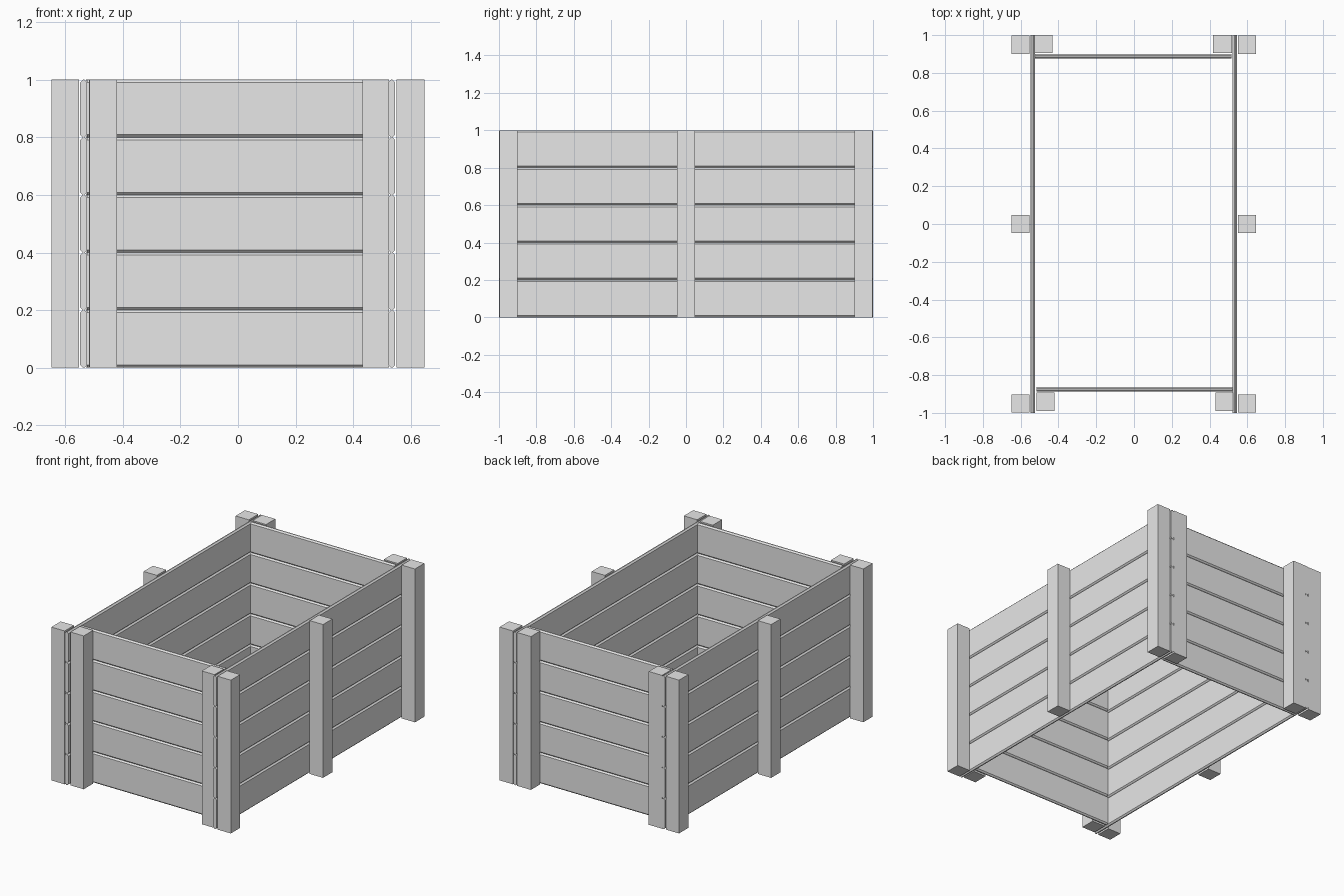
import bpy

cube = bpy.data.objects.get("Cube")
if cube:
    bpy.data.objects.remove(cube, do_unlink=True)

grey = bpy.data.materials.new("plain grey")
grey.use_nodes = True
colour = (0.8, 0.8, 0.8, 1)
grey.diffuse_color = colour
grey.node_tree.nodes["Principled BSDF"].inputs["Base Color"].default_value = colour

HEIGHT = 1.0
ROWS = 5
THICK = 0.024
CHAMFER = 0.009


def add_mesh(name, verts, faces):
    mesh = bpy.data.meshes.new(name)
    mesh.from_pydata(verts, [], faces)
    mesh.materials.append(grey)
    obj = bpy.data.objects.new(name, mesh)
    bpy.context.collection.objects.link(obj)
    return obj


def prism(name, profile, start, end, place):
    """Extrude a counter-clockwise profile; place maps (u, v, along) to xyz."""
    n = len(profile)
    verts = [place(u, v, w) for w in (start, end) for u, v in profile]
    faces = [tuple(reversed(range(n))), tuple(range(n, 2 * n))]
    faces += [(i, (i + 1) % n, n + (i + 1) % n, n + i) for i in range(n)]
    return add_mesh(name, verts, faces)


def post(name, x0, x1, y0, y1):
    corners = [(x0, y0), (x1, y0), (x1, y1), (x0, y1)]
    prism(name, corners, 0, HEIGHT, lambda u, v, w: (u, v, w))


def plank_profile(centre, bottom, top):
    """Board section with chamfered long edges."""
    half, flat = THICK / 2, THICK / 2 - CHAMFER
    right = [(flat, bottom), (half, bottom + CHAMFER),
             (half, top - CHAMFER), (flat, top)]
    left = [(-u, v) for u, v in reversed(right)]
    return [(centre + u, v) for u, v in right + left]


def wall(name, centre, start, end, place):
    """Stack of boards touching along their chamfered edges."""
    step = HEIGHT / ROWS
    for row in range(ROWS):
        profile = plank_profile(centre, row * step, (row + 1) * step)
        prism(f"{name}_plank_{row + 1}", profile, start, end, place)


def along_y(u, v, w):
    return (u, -w, v)


def along_x(u, v, w):
    return (w, u, v)


# Long side walls and short end walls
wall("left_side", 0.534, -1, 1, along_y)
wall("right_side", -0.536, -1, 1, along_y)
wall("front_end", -0.875, -0.517, 0.522, along_x)
wall("back_end", 0.888, -0.524, 0.517, along_x)

# Outer posts along both long sides
for side, x0, x1 in (("left", 0.551, 0.647), ("right", -0.648, -0.552)):
    for spot, y0, y1 in (("front", -0.998, -0.902),
                         ("middle", -0.048, 0.048),
                         ("back", 0.9, 0.997)):
        post(f"{side}_{spot}_outer_post", x0, x1, y0, y1)

# Inner posts against the end walls
post("front_right_inner_post", -0.516, -0.42, -0.99, -0.893)
post("front_left_inner_post", 0.432, 0.524, -0.99, -0.893)
post("back_right_inner_post", -0.527, -0.431, 0.905, 1.0)
post("back_left_inner_post", 0.419, 0.519, 0.905, 1.0)
